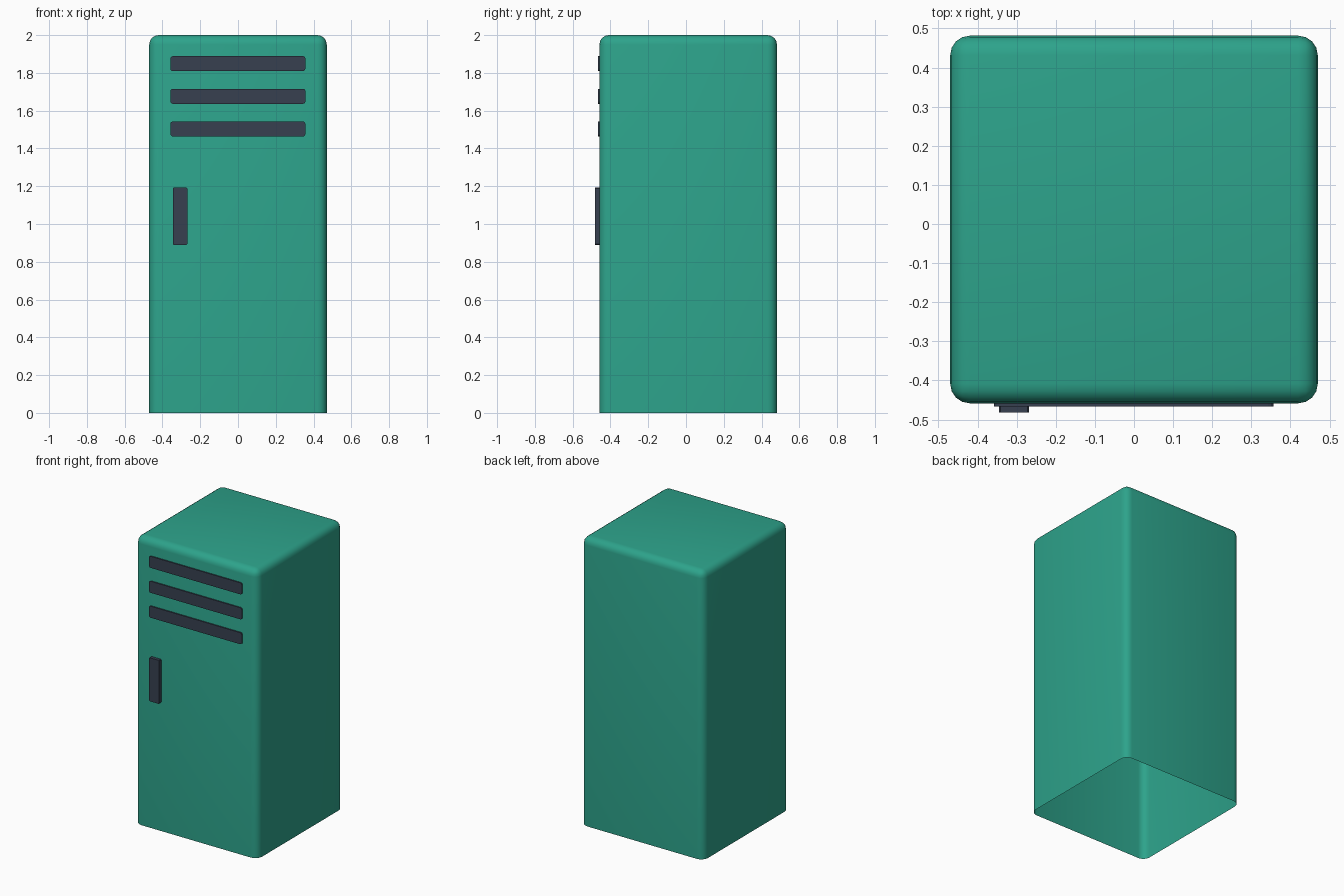
import bpy, bmesh

if "Cube" in bpy.data.objects:
    bpy.data.objects.remove(bpy.data.objects["Cube"])


def srgb(r, g, b):
    f = lambda c: (c / 255 / 12.92) if c <= 10 else ((c / 255 + 0.055) / 1.055) ** 2.4
    return (f(r), f(g), f(b), 1.0)


def material(name, rgb):
    m = bpy.data.materials.new(name)
    m.diffuse_color = srgb(*rgb)
    m.use_nodes = True
    m.node_tree.nodes["Principled BSDF"].inputs["Base Color"].default_value = m.diffuse_color
    return m


GREEN = material("teal green paint", (45, 163, 139))
DARK = material("dark slate", (55, 64, 80))


def box(name, lo, hi, mat, radius=0.0, segments=1, pick=None, open_bottom=False):
    """Box between two corners; bevels the edges chosen by pick(edge)."""
    bm = bmesh.new()
    bmesh.ops.create_cube(bm, size=1)
    for v in bm.verts:
        v.co = [lo[i] + (v.co[i] + 0.5) * (hi[i] - lo[i]) for i in range(3)]
    if radius:
        edges = [e for e in bm.edges if pick(e)]
        bmesh.ops.bevel(bm, geom=edges, offset=radius, segments=segments,
                        profile=0.5, affect='EDGES')
    if open_bottom:
        bm.normal_update()
        bmesh.ops.delete(bm, geom=[f for f in bm.faces if f.normal.z < -0.9],
                         context='FACES')
    me = bpy.data.meshes.new(name)
    bm.to_mesh(me)
    bm.free()
    me.materials.append(mat)
    ob = bpy.data.objects.new(name, me)
    bpy.context.collection.objects.link(ob)
    return ob


FRONT, BACK = -0.4585, 0.4815

# Cabinet shell: rounded everywhere but the open bottom
body = box("cabinet_body", (-0.47, FRONT, 0), (0.47, BACK, 2), GREEN, 0.05, 4,
           lambda e: max(v.co.z for v in e.verts) > 1, open_bottom=True)
bpy.context.view_layer.objects.active = body
body.select_set(True)
bpy.ops.object.shade_smooth_by_angle(angle=0.7)

# Three vent strips, with corners rounded as seen from the front
along_y = lambda e: abs(e.verts[0].co.y - e.verts[1].co.y) > 1e-4
for i in range(3):
    z = 1.849 - 0.173 * i
    box(f"vent_{i + 1}", (-0.358, FRONT - 0.0085, z - 0.04),
        (0.357, FRONT + 0.001, z + 0.04), DARK, 0.014, 3, along_y)

# Door handle
box("door_handle", (-0.345, FRONT - 0.023, 0.89), (-0.268, FRONT + 0.001, 1.192),
    DARK, 0.004, 1, along_y)
